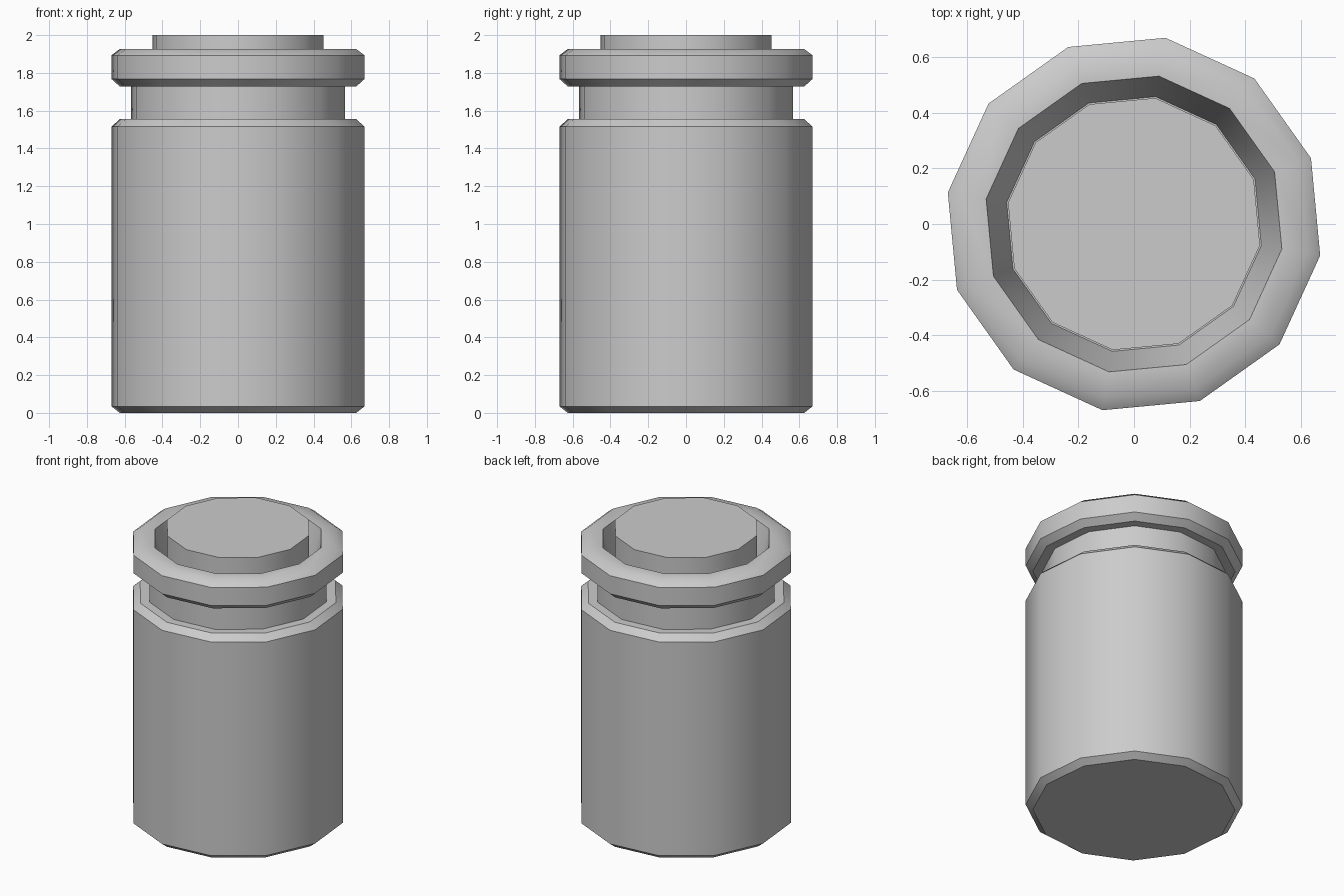
import bpy
import bmesh
import math

SIDES = 12
TURN = math.radians(20.4)

if "Cube" in bpy.data.objects:
    bpy.data.objects.remove(bpy.data.objects["Cube"], do_unlink=True)

grey = bpy.data.materials.new("light grey")
grey.use_nodes = True
colour = (0.6, 0.6, 0.6, 1)
grey.diffuse_color = colour
grey.node_tree.nodes["Principled BSDF"].inputs["Base Color"].default_value = colour


def lathe(name, profile):
    """Turn (radius, height) points into a closed twelve-sided solid."""
    bm = bmesh.new()
    rings = []
    for radius, z in profile:
        ring = []
        for i in range(SIDES):
            a = TURN + math.tau * i / SIDES
            ring.append(bm.verts.new((radius * math.cos(a), radius * math.sin(a), z)))
        rings.append(ring)
    for low, high in zip(rings, rings[1:]):
        for i in range(SIDES):
            j = (i + 1) % SIDES
            bm.faces.new((low[i], low[j], high[j], high[i]))
    bm.faces.new(rings[0][::-1])
    bm.faces.new(rings[-1])
    bmesh.ops.recalc_face_normals(bm, faces=bm.faces)

    mesh = bpy.data.meshes.new(name)
    bm.to_mesh(mesh)
    bm.free()
    mesh.materials.append(grey)
    obj = bpy.data.objects.new(name, mesh)
    bpy.context.collection.objects.link(obj)

    # Smooth around the sides, keep the end caps flat
    bpy.ops.object.select_all(action="DESELECT")
    obj.select_set(True)
    bpy.context.view_layer.objects.active = obj
    bpy.ops.object.shade_smooth_by_angle(angle=math.radians(42))
    for poly in mesh.polygons:
        if len(poly.vertices) == SIDES:
            poly.use_smooth = False
    return obj


# Jar: bevelled foot, straight wall, shoulder, neck, rim and tapered mouth
lathe("jar", [
    (0.635, 0), (0.68, 0.035),
    (0.68, 1.515), (0.635, 1.555),
    (0.575, 1.555), (0.575, 1.728),
    (0.635, 1.728), (0.68, 1.768),
    (0.68, 1.893), (0.635, 1.926),
    (0.54, 1.926), (0.465, 1.65),
])

# Stopper standing in the mouth
lathe("stopper", [(0.46, 1.64), (0.46, 2)])
